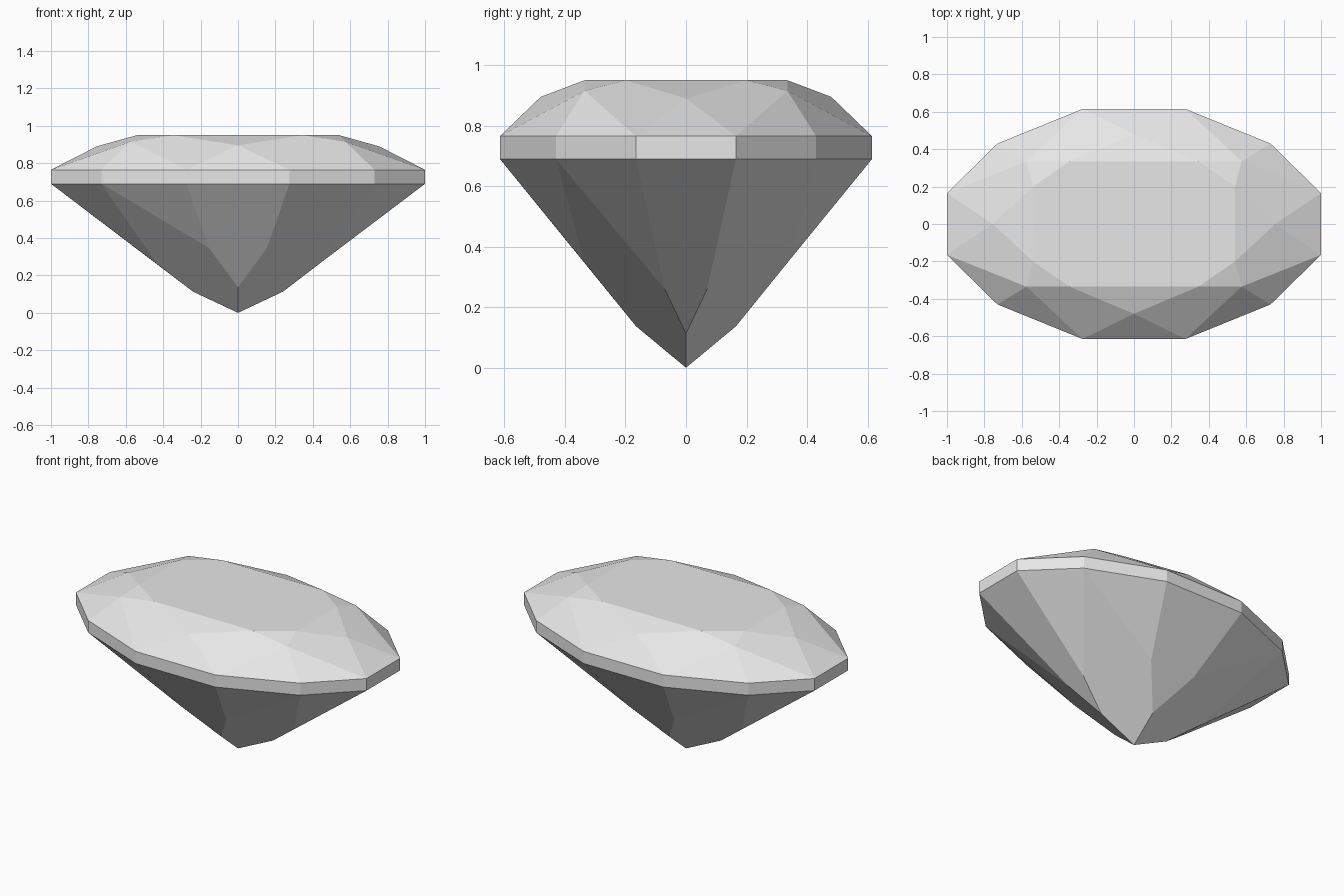
import bpy
import bmesh
from mathutils import Vector

cube = bpy.data.objects.get("Cube")
if cube:
    bpy.data.objects.remove(cube, do_unlink=True)

TOP, UPPER, LOWER = 0.95, 0.765, 0.69

# Girdle outline of one quarter, from the back midpoint to the side midpoint
outline = [(0, 0.615), (0.275, 0.615), (0.73, 0.43), (1, 0.165), (1, 0)]
u = [Vector((x, y, UPPER)) for x, y in outline]
g = [Vector((x, y, LOWER)) for x, y in outline]

# Table corners and crown points
table = [Vector((x, y, TOP)) for x, y in
         [(0, 0), (0, 0.335), (0.345, 0.335), (0.54, 0.2), (0.54, 0)]]
crown_back = Vector((0, 0.48, 0.895))
crown_corner = Vector((0.575, 0.335, 0.915))
crown_side = Vector((0.755, 0, 0.89))

# Pavilion points down to the culet
culet = Vector((0, 0, 0))
low_back = Vector((0, 0.165, 0.137))
low_side = Vector((0.24, 0, 0.113))
rib_back = Vector((0.155, 0.335, 0.347))
rib_side = Vector((0.432, 0.07, 0.26))

facets = [
    table,
    # star facets
    [table[1], crown_back, table[2]],
    [table[2], crown_corner, table[3]],
    [table[3], crown_side, table[4]],
    # kite facets
    [table[2], crown_back, u[1], crown_corner],
    [table[3], crown_corner, u[3], crown_side],
    # upper girdle facets
    [crown_back, u[0], u[1]],
    [crown_corner, u[1], u[2]],
    [crown_corner, u[2], u[3]],
    [crown_side, u[3], u[4]],
    # pavilion facets
    [g[0], g[1], rib_back, low_back],
    [g[1], g[2], rib_back],
    [g[2], g[3], rib_side],
    [g[3], g[4], low_side, rib_side],
    [g[2], rib_side, low_side, culet, low_back, rib_back],
]
# girdle band
facets += [[u[i], g[i], g[i + 1], u[i + 1]] for i in range(4)]

# Build the quarter and mirror it across both axes
bm = bmesh.new()
for sx in (1, -1):
    for sy in (1, -1):
        for facet in facets:
            bm.faces.new([bm.verts.new((p.x * sx, p.y * sy, p.z)) for p in facet])
bmesh.ops.remove_doubles(bm, verts=bm.verts[:], dist=0.0005)
bmesh.ops.recalc_face_normals(bm, faces=bm.faces[:])

# Join the half facets that meet flat on the mirror planes
seams = [e for e in bm.edges
         if any(all(abs(v.co[axis]) < 0.0005 for v in e.verts) for axis in (0, 1))
         and e.calc_face_angle(1) < 0.02]
bmesh.ops.dissolve_edges(bm, edges=seams, use_verts=True)
bmesh.ops.recalc_face_normals(bm, faces=bm.faces[:])

mesh = bpy.data.meshes.new("cut_gemstone")
bm.to_mesh(mesh)
bm.free()
gem = bpy.data.objects.new("cut_gemstone", mesh)
bpy.context.collection.objects.link(gem)

# Plain pale grey stone
color = (0.8, 0.8, 0.8, 1)
stone = bpy.data.materials.new("pale_grey_stone")
stone.use_nodes = True
stone.diffuse_color = color
stone.node_tree.nodes["Principled BSDF"].inputs["Base Color"].default_value = color
mesh.materials.append(stone)
